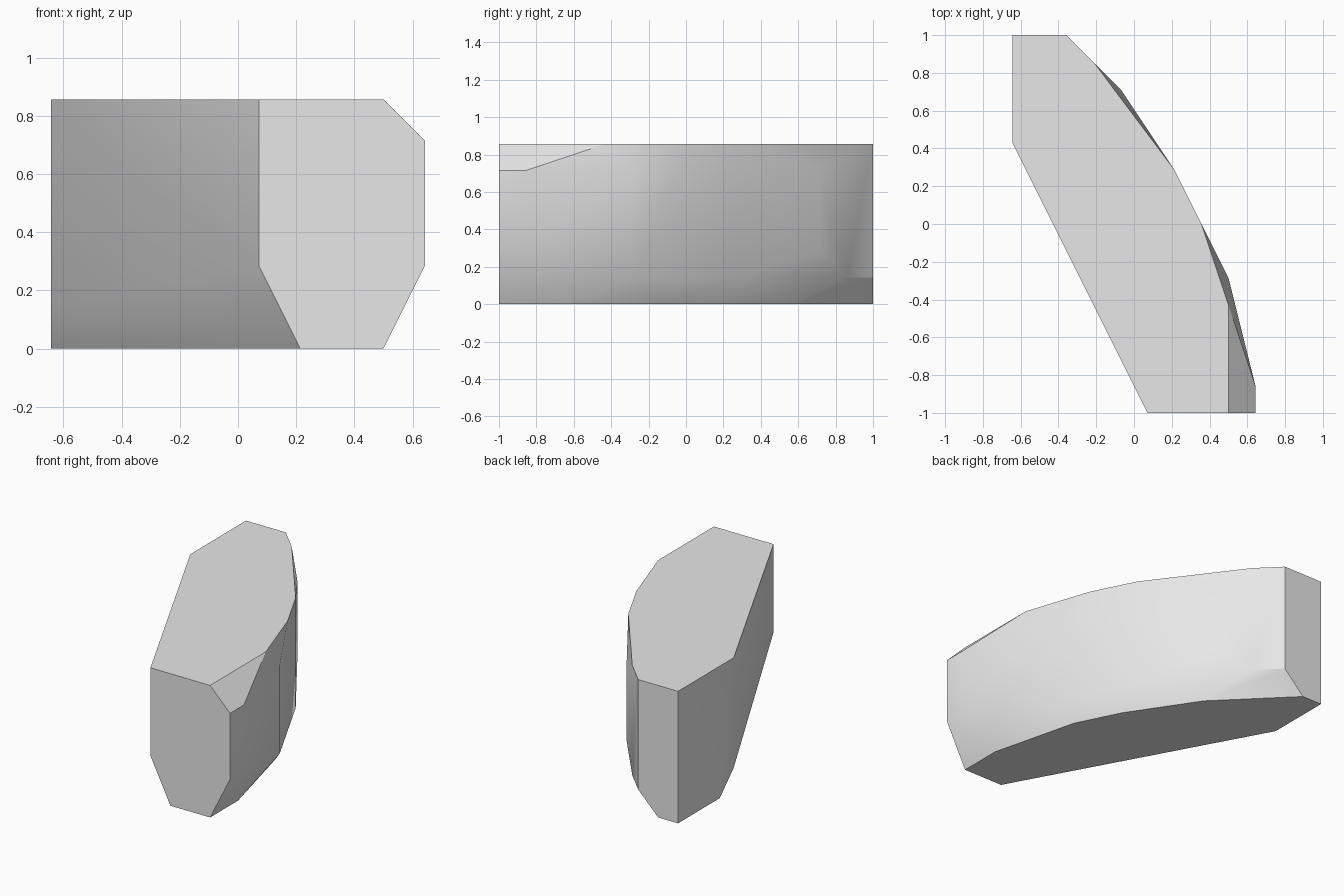
import bpy, bmesh, math
from mathutils import Vector

cube = bpy.data.objects.get("Cube")
if cube:
    bpy.data.objects.remove(cube, do_unlink=True)

# Grid step: the block is nine steps wide, fourteen deep and six high
STEP = 1 / 7
ORIGIN = Vector((4.5, 7, 0))

# Plain grey
grey = bpy.data.materials.new("plain_grey")
grey.use_nodes = True
colour = (0.8, 0.8, 0.8, 1)
grey.diffuse_color = colour
grey.node_tree.nodes["Principled BSDF"].inputs["Base Color"].default_value = colour

# Corner points of the curved block, by height level
levels = {
    6: [(0, 14), (2, 14), (3, 13), (6, 9), (7, 7), (8, 4), (8, 0), (5, 0), (0, 10)],
    5: [(4, 12), (8, 5), (9, 1), (9, 0)],
    2: [(4, 12), (9, 1), (9, 0), (5, 0)],
    1: [(2, 14), (3, 13), (6, 9), (8, 5), (0, 10)],
    0: [(8, 0), (8, 2), (7, 6), (6, 8), (4, 11), (1, 14), (0, 14), (0, 11), (6, 0)],
}

# Wrap the corners in a convex shell and merge coplanar triangles
bm = bmesh.new()
for z, outline in levels.items():
    for x, y in outline:
        bm.verts.new((Vector((x, y, z)) - ORIGIN) * STEP)
hull = bmesh.ops.convex_hull(bm, input=bm.verts[:])
spare = {v for v in hull["geom_interior"] + hull["geom_unused"]
         if isinstance(v, bmesh.types.BMVert)}
bmesh.ops.delete(bm, geom=list(spare), context='VERTS')
bmesh.ops.dissolve_limit(bm, angle_limit=math.radians(0.5),
                         verts=bm.verts[:], edges=bm.edges[:])
bmesh.ops.recalc_face_normals(bm, faces=bm.faces[:])

mesh = bpy.data.meshes.new("curved_block")
bm.to_mesh(mesh)
bm.free()
mesh.materials.append(grey)
block = bpy.data.objects.new("curved_block", mesh)
bpy.context.scene.collection.objects.link(block)

# Soft shading over the gentle folds, crisp chamfers
bpy.ops.object.select_all(action='DESELECT')
block.select_set(True)
bpy.context.view_layer.objects.active = block
bpy.ops.object.shade_smooth_by_angle(angle=math.radians(30))
